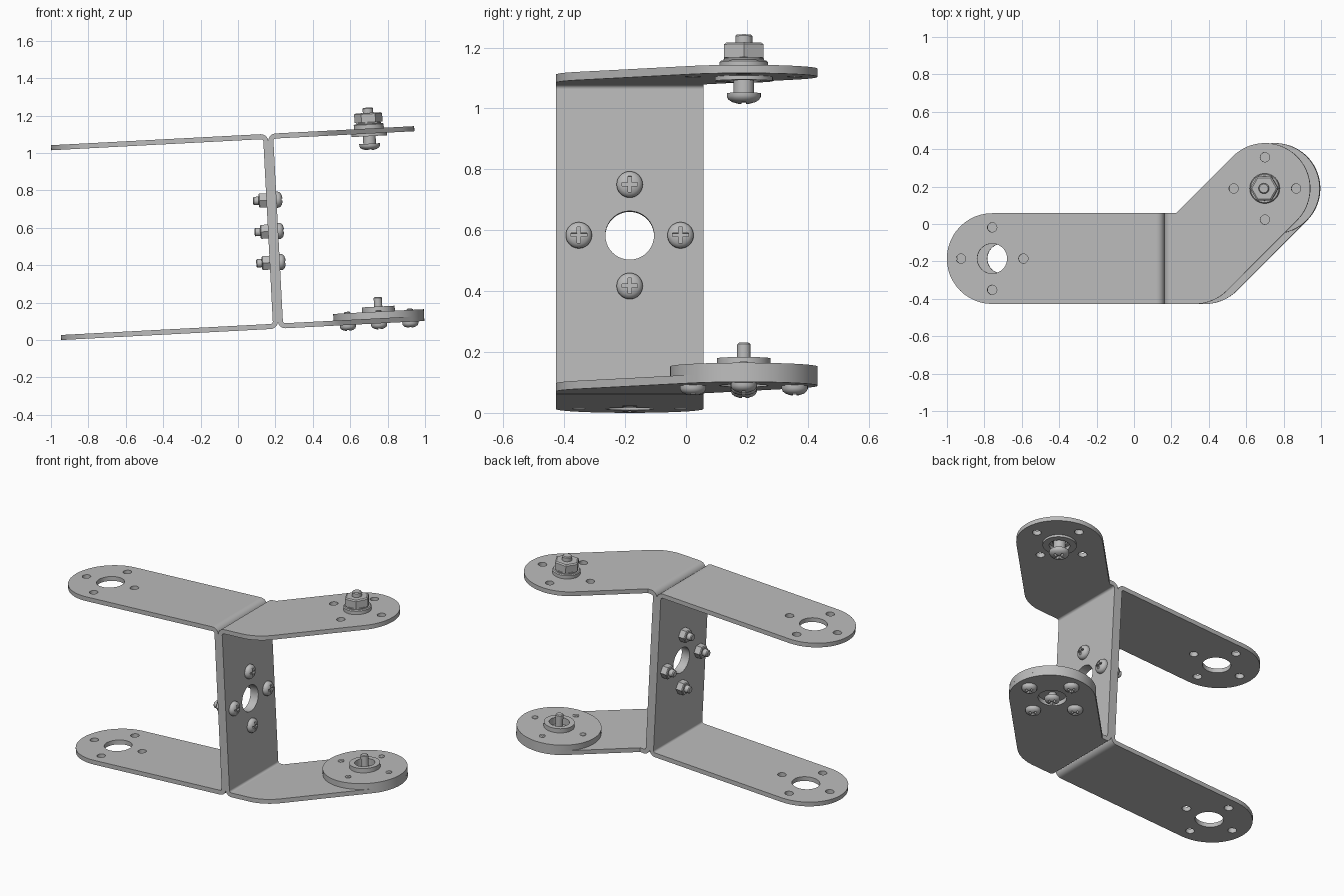
import bpy, bmesh
from math import sin, cos, pi, radians
from mathutils import Matrix, Vector

if "Cube" in bpy.data.objects:
    bpy.data.objects.remove(bpy.data.objects["Cube"])

steel = bpy.data.materials.new("light_grey_steel")
steel.use_nodes = True
GREY = (0.5, 0.5, 0.5, 1)
steel.diffuse_color = GREY
steel.node_tree.nodes["Principled BSDF"].inputs["Base Color"].default_value = GREY

# Main dimensions: sheet thickness, height, half width, bend radius
T, H, HW, BEND = 0.027, 1.043, 0.2425, 0.04
YC = -0.185                       # centre line of the web and the straight arms
LEFT = (-0.92, YC)                # centre of the straight arm's round end
CRANK = (0.165, YC)               # corner of the cranked arm
RIGHT = (0.54, 0.19)              # centre of the cranked arm's round end
BORE, PITCH = 0.08, 0.167
# The whole assembly leans three degrees
FRAME = Matrix.Translation((0.215, 0, 0.061)) @ Matrix.Rotation(radians(-3), 4, 'Y')
SIDEWAYS = Matrix(((0, 0, 1), (1, 0, 0), (0, 1, 0))).to_4x4()
FLIP = Matrix.Rotation(pi, 4, 'X')
parts = []


def at(x, y, z):
    return Matrix.Translation((x, y, z))


def place(name, mesh, matrix):
    ob = bpy.data.objects.new(name, mesh)
    bpy.context.collection.objects.link(ob)
    ob.matrix_world = FRAME @ matrix
    if not mesh.materials:
        mesh.materials.append(steel)
    parts.append(ob)
    return ob


def clean(bm, name):
    bmesh.ops.remove_doubles(bm, verts=bm.verts, dist=1e-5)
    bmesh.ops.recalc_face_normals(bm, faces=bm.faces)
    mesh = bpy.data.meshes.new(name)
    bm.to_mesh(mesh)
    bm.free()
    return mesh


def evaluated(ob):
    deps = bpy.context.evaluated_depsgraph_get()
    return bpy.data.meshes.new_from_object(ob.evaluated_get(deps))


def arc(centre, r, start, end, n=24):
    angles = [radians(start + (end - start) * i / n) for i in range(n + 1)]
    return [(centre[0] + r * cos(a), centre[1] + r * sin(a)) for a in angles]


def around(c):
    return [(c[0] + PITCH * cos(k * pi / 2), c[1] + PITCH * sin(k * pi / 2)) for k in range(4)]


def hole_loops(c):
    return [arc(c, BORE, 0, 360, 40)[:-1]] + [arc(p, 0.025, 0, 360, 20)[:-1] for p in around(c)]


def sheet(name, loops, thickness):
    """Flat sheet with holes, standing on its local z = 0."""
    cu = bpy.data.curves.new(name, 'CURVE')
    cu.dimensions, cu.fill_mode, cu.extrude = '2D', 'BOTH', thickness / 2
    for loop in loops:
        sp = cu.splines.new('POLY')
        sp.points.add(len(loop) - 1)
        for p, (x, y) in zip(sp.points, loop):
            p.co = (x, y, 0, 1)
        sp.use_cyclic_u = True
    ob = bpy.data.objects.new(name, cu)
    bpy.context.collection.objects.link(ob)
    bm = bmesh.new()
    bm.from_mesh(evaluated(ob))
    bpy.data.objects.remove(ob)
    bmesh.ops.translate(bm, verts=bm.verts, vec=(0, 0, thickness / 2))
    return clean(bm, name)


def lathe(name, profile, n=32):
    """Turn a (radius, height) profile around local z."""
    bm = bmesh.new()
    rings = [[bm.verts.new((r * cos(2 * pi * i / n), r * sin(2 * pi * i / n), z))
              for i in range(n)] for r, z in profile]
    for (pa, a), (pb, b) in zip(zip(profile, rings), zip(profile[1:], rings[1:])):
        for i in range(n):
            j = (i + 1) % n
            quad = [a[i]] + ([a[j]] if pa[0] else []) + ([b[j]] if pb[0] else []) + [b[i]]
            bm.faces.new(quad)
    return clean(bm, name)


def rod(name, r, z0, z1, n=24, chamfer=0.005):
    return lathe(name, [(0, z0), (r, z0), (r, z1 - chamfer), (r - chamfer, z1), (0, z1)], n)


# Arms: straight on one side, cranked on the other
y0, y1 = YC - HW, YC + HW
straight = [(-BEND, y1)] + arc(LEFT, HW, 90, 270) + [(-BEND, y0)]
cranked = ([(BEND, y0)] + arc(CRANK, HW, -90, -45) + arc(RIGHT, HW, -45, 135, 36)
           + [(CRANK[0] - HW * (2 ** 0.5 - 1), y1), (BEND, y1)])
straight_mesh = sheet("straight_arm", [straight] + hole_loops(LEFT), T)
cranked_mesh = sheet("cranked_arm", [cranked] + hole_loops(RIGHT), T)
for level, z in (("lower", 0), ("upper", H - T)):
    place(level + "_straight_arm", straight_mesh, at(0, 0, z))
    place(level + "_cranked_arm", cranked_mesh, at(0, 0, z))

# Upright webs, back to back
WEB = (YC, H / 2)
web_outline = [(y0, BEND), (y1, BEND), (y1, H - BEND), (y0, H - BEND)]
web_mesh = sheet("web", [web_outline] + hole_loops(WEB), T)
place("right_web", web_mesh, SIDEWAYS)
place("left_web", web_mesh, at(-T, 0, 0) @ SIDEWAYS)

# Rounded bends joining webs and arms
for side, sx in (("cranked", 1), ("straight", -1)):
    for level, base, sz in (("lower", 0, 1), ("upper", H, -1)):
        ring = arc((BEND, BEND), BEND, 180, 270, 8) + arc((BEND, BEND), BEND - T, 270, 180, 8)
        bm = bmesh.new()
        face = bm.faces.new([bm.verts.new((sx * x, y0, base + sz * z)) for x, z in ring])
        out = bmesh.ops.extrude_face_region(bm, geom=[face])
        moved = [v for v in out["geom"] if isinstance(v, bmesh.types.BMVert)]
        bmesh.ops.translate(bm, verts=moved, vec=(0, 2 * HW, 0))
        place(f"{level}_{side}_bend", clean(bm, "bend"), Matrix())

# Domed screw head with a cross recess
dome = [(0, 0), (0.043, 0), (0.043, 0.01), (0.039, 0.019), (0.03, 0.026), (0.016, 0.031), (0, 0.032)]
blank = place("screw_blank", lathe("screw_blank", dome), Matrix())
a, b = 0.006, 0.026
cross = [(a, a), (b, a), (b, -a), (a, -a), (a, -b), (-a, -b),
         (-a, -a), (-b, -a), (-b, a), (-a, a), (-a, b), (a, b)]
cutter = place("cross_cutter", sheet("cross_cutter", [cross], 0.04), at(0, 0, 0.016))
cutter.hide_render = True
cut = blank.modifiers.new("cross", 'BOOLEAN')
cut.operation, cut.object, cut.solver = 'DIFFERENCE', cutter, 'EXACT'
bpy.context.view_layer.update()
head_mesh = evaluated(blank)
head_mesh.name = "screw_head"
for ob in (blank, cutter):
    parts.remove(ob)
    bpy.data.objects.remove(ob)


def nut(name, r, h):
    c = h * 0.12
    return lathe(name, [(0, 0), (r, 0), (r, h - c), (r * 0.88, h), (0, h)], 6)


# Web screws and nuts
nut_mesh = nut("web_nut", 0.043, 0.042)
tip_mesh = rod("web_screw_tip", 0.022, -0.05, 0.072)
for i, (y, z) in enumerate(around(WEB)):
    place(f"web_screw_head_{i}", head_mesh, at(T, y, z) @ SIDEWAYS)
    inner = at(-T, y, z) @ SIDEWAYS @ FLIP
    place(f"web_nut_{i}", nut_mesh, inner)
    place(f"web_screw_tip_{i}", tip_mesh, inner)

# Servo disc on the lower cranked arm, with a cup and centre pin
disc = [(0, 0), (HW, 0), (HW, 0.036), (0.088, 0.036), (0.088, 0.063),
        (0.058, 0.063), (0.058, 0.02), (0, 0.02)]
place("round_disc", lathe("round_disc", disc, 64), at(*RIGHT, T))
place("centre_pin", rod("centre_pin", 0.022, 0, 0.141), at(*RIGHT, 0))
place("centre_pin_head", head_mesh, at(*RIGHT, 0) @ FLIP)
disc_tip = lathe("disc_screw_tip", [(0, 0), (0.02, 0), (0.02, 0.047), (0.012, 0.051),
                                    (0.012, 0.056), (0.017, 0.059), (0.017, 0.066),
                                    (0.011, 0.071), (0, 0.071)], 20)
for i, (x, y) in enumerate(around(RIGHT)):
    place(f"disc_screw_tip_{i}", disc_tip, at(x, y, 0))
    place(f"disc_screw_head_{i}", head_mesh, at(x, y, 0) @ FLIP)

# Pivot bolt through the upper cranked arm
top = at(*RIGHT, H)
bush = [(0.058, -0.041), (0.095, -0.041), (0.095, -T), (BORE, -T), (BORE, 0),
        (0.04, 0), (0.04, -0.02), (0.058, -0.02), (0.058, -0.041)]
place("flanged_bush", lathe("flanged_bush", bush, 40), top)
place("pivot_washer", rod("pivot_washer", 0.08, 0, 0.026, 40), top)
place("pivot_nut_washer", rod("pivot_nut_washer", 0.066, 0.026, 0.034, 32, 0.002), top)
place("pivot_nut", nut("pivot_nut", 0.075, 0.05), top @ at(0, 0, 0.034))
place("pivot_shaft", rod("pivot_shaft", 0.028, -0.09, 0.112), top)
place("pivot_collar", rod("pivot_collar", 0.034, -0.082, -0.01), top)
place("pivot_bolt_head", head_mesh, top @ at(0, 0, -0.081) @ FLIP @ Matrix.Diagonal((1.3, 1.3, 1.1, 1)))

# Smooth round surfaces, keep sharp edges
bpy.ops.object.select_all(action='DESELECT')
for ob in parts:
    ob.select_set(True)
bpy.context.view_layer.objects.active = parts[0]
bpy.ops.object.shade_smooth_by_angle(angle=radians(30))
